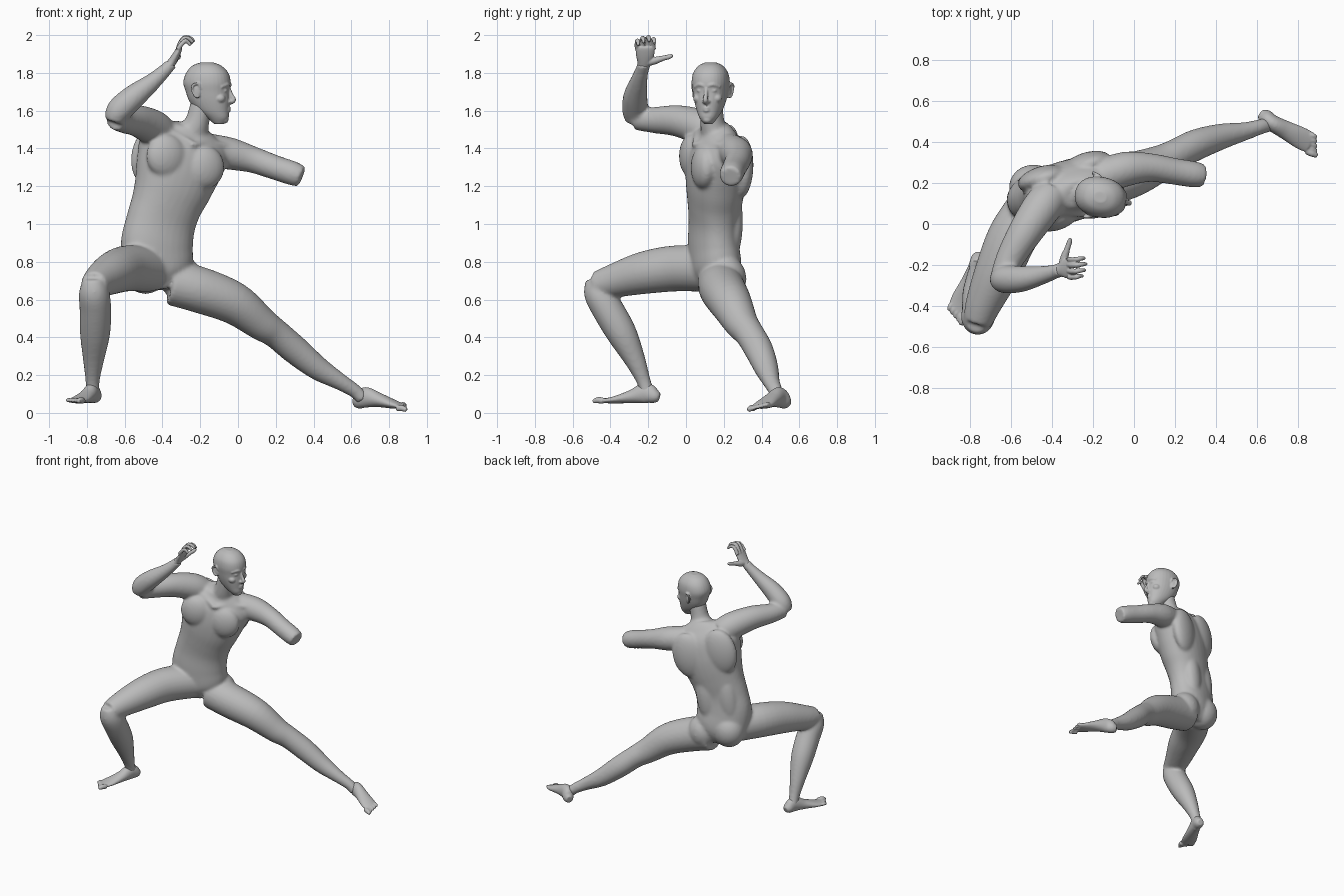
import bpy, bmesh, math
from mathutils import Vector, Matrix

cube = bpy.data.objects.get("Cube")
if cube:
    bpy.data.objects.remove(cube, do_unlink=True)

grey = bpy.data.materials.new("plain_grey")
grey.use_nodes = True
grey.diffuse_color = (0.5, 0.5, 0.5, 1)
grey.node_tree.nodes["Principled BSDF"].inputs["Base Color"].default_value = (0.5, 0.5, 0.5, 1)


def spline(rows, steps=5):
    """Catmull-Rom interpolation through rows of numbers."""
    out = []
    for i in range(len(rows) - 1):
        p = [rows[max(0, min(len(rows) - 1, i + k))] for k in (-1, 0, 1, 2)]
        for s in range(steps):
            t = s / steps
            out.append([0.5 * (2 * b + (c - a) * t + (2 * a - 5 * b + 4 * c - d) * t * t
                               + (3 * b - a - 3 * c + d) * t ** 3) for a, b, c, d in zip(*p)])
    return out + [list(rows[-1])]


def tube(bm, rows, ref=(0, 0, 1), axis=None, power=1.0, sides=24):
    """Closed loft through rows of (x, y, z, half_width[, half_depth]); depth lies along ref."""
    rows = spline([r if len(r) == 5 else (*r, r[3]) for r in rows])
    pts = [Vector(r[:3]) for r in rows]
    rings = []
    for i, r in enumerate(rows):
        t = Vector(axis) if axis else (pts[min(i + 1, len(pts) - 1)] - pts[max(i - 1, 0)]).normalized()
        v = Vector(ref)
        v = (v - t * v.dot(t)).normalized()
        u = v.cross(t)
        ring = []
        for k in range(sides):
            a = 2 * math.pi * k / sides
            c, s = [math.copysign(abs(f) ** power, f) for f in (math.cos(a), math.sin(a))]
            ring.append(bm.verts.new(pts[i] + u * c * r[3] + v * s * r[4]))
        rings.append(ring)
    for p, q in zip(rings, rings[1:]):
        for k in range(sides):
            bm.faces.new((p[k], p[(k + 1) % sides], q[(k + 1) % sides], q[k]))
    bm.faces.new(rings[0][::-1])
    bm.faces.new(rings[-1])


def blob(bm, centre, radii, yaw=0.0, pitch=0.0):
    m = (Matrix.Translation(centre) @ Matrix.Rotation(yaw, 4, 'Z')
         @ Matrix.Rotation(pitch, 4, 'Y') @ Matrix.Diagonal((*radii, 1)))
    bmesh.ops.create_uvsphere(bm, u_segments=24, v_segments=16, radius=1, matrix=m)


def finish(bm, name, voxel, smooth):
    """Fuse the overlapping volumes into one smooth skin."""
    bmesh.ops.recalc_face_normals(bm, faces=bm.faces[:])
    for f in bm.faces:
        f.smooth = True
    me = bpy.data.meshes.new(name)
    bm.to_mesh(me)
    bm.free()
    me.materials.append(grey)
    ob = bpy.data.objects.new(name, me)
    bpy.context.collection.objects.link(ob)
    r = ob.modifiers.new("fuse", 'REMESH')
    r.mode, r.voxel_size, r.use_smooth_shade = 'VOXEL', voxel, True
    s = ob.modifiers.new("soften", 'SMOOTH')
    s.factor, s.iterations = 0.5, smooth
    return ob


# ---- body: torso, neck, arms and legs
body = bmesh.new()
YAW = 0.3
side = Vector((math.cos(YAW), math.sin(YAW), 0))
front = Vector((math.sin(YAW), -math.cos(YAW), 0))

tube(body, [(-.40, .16, .655, .07, .08), (-.415, .16, .75, .175, .125), (-.43, .145, .88, .195, .125),
            (-.41, .145, 1.0, .188, .122), (-.38, .15, 1.1, .19, .135), (-.345, .155, 1.2, .21, .148),
            (-.315, .16, 1.3, .232, .15), (-.285, .165, 1.4, .245, .135),
            (-.265, .16, 1.47, .19, .10), (-.25, .15, 1.52, .09, .07)], ref=front, power=.92, sides=32)
# chest and shoulder-blade muscles either side of the midline
mid = Vector((-.31, .16, 1.33))
for k in (-1, 1):
    blob(body, mid + side * .105 * k + front * .105 - Vector((0, 0, .03 * k)), (.11, .06, .115), YAW)
    blob(body, mid + side * .115 * k - front * .10 - Vector((0, 0, .03 * k)), (.12, .06, .17), YAW, .2)
    blob(body, Vector((-.40, .15, .99)) + side * .075 * k - front * .075, (.075, .055, .2), YAW, .15)
# buttocks
blob(body, (-.30, .215, .71), (.11, .105, .12))
blob(body, (-.49, .18, .755), (.12, .11, .125))
# neck with sloping shoulders
tube(body, [(-.27, .17, 1.41, .15, .09), (-.245, .155, 1.475, .105, .078), (-.218, .14, 1.535, .066, .064),
            (-.19, .135, 1.64, .06, .06)], ref=front)
# collarbones
for end in ((-.43, .06, 1.51), (-.06, .2, 1.41)):
    tube(body, [(-.235, .045, 1.42, .016), ((end[0] - .24) / 2, end[1] / 2 + .03, end[2] / 2 + .72, .018), (*end, .02)])

# raised right arm
tube(body, [(-.40, .14, 1.47, .09), (-.45, .08, 1.51, .095), (-.53, -.04, 1.545, .084),
            (-.60, -.16, 1.55, .07), (-.645, -.265, 1.555, .058)])
tube(body, [(-.655, -.27, 1.54, .05), (-.63, -.27, 1.60, .068), (-.55, -.268, 1.675, .064),
            (-.45, -.25, 1.755, .046), (-.375, -.23, 1.825, .034), (-.355, -.225, 1.85, .034)], ref=(0, 1, 0))
# left arm, cut off below the elbow
tube(body, [(-.16, .23, 1.395, .085), (-.04, .268, 1.372, .085), (.08, .275, 1.34, .07),
            (.2, .256, 1.298, .065), (.29, .242, 1.268, .064), (.337, .235, 1.25, .056)])

# bent right leg
tube(body, [(-.47, .12, .76, .12), (-.585, -.05, .765, .122), (-.66, -.22, .742, .113),
            (-.73, -.38, .70, .09), (-.762, -.475, .675, .072)])
tube(body, [(-.765, -.475, .71, .055), (-.762, -.462, .64, .08), (-.755, -.415, .55, .084),
            (-.757, -.34, .42, .08), (-.765, -.27, .28, .056), (-.77, -.225, .17, .038),
            (-.77, -.2, .09, .038)], ref=(0, 1, 0))
# stretched left leg
tube(body, [(-.35, .18, .69, .12), (-.2, .195, .65, .122), (-.02, .237, .58, .112), (.12, .293, .475, .09),
            (.2, .335, .42, .078), (.3, .385, .335, .076), (.42, .425, .238, .064), (.54, .452, .165, .045),
            (.62, .475, .115, .037), (.66, .485, .075, .036)])
finish(body, "body", .01, 8)

# ---- head, shaped facing +x and then turned
head = bmesh.new()
tube(head, [(.062, 0, 1.53, .024, .028), (.055, 0, 1.56, .046, .056), (.028, 0, 1.60, .066, .086),
            (.01, 0, 1.65, .082, .108), (0, 0, 1.70, .092, .117), (-.004, 0, 1.75, .099, .126),
            (-.003, 0, 1.80, .091, .112), (-.005, 0, 1.838, .063, .077), (-.005, 0, 1.856, .026, .03)],
     ref=(1, 0, 0), axis=(0, 0, 1), power=.92, sides=32)
tube(head, [(.11, 0, 1.73, .009), (.126, 0, 1.685, .011), (.139, 0, 1.656, .014), (.115, 0, 1.643, .014)],
     ref=(0, 1, 0), sides=12)
blob(head, (.088, 0, 1.552), (.024, .026, .02))
for z in (1.600, 1.614):
    tube(head, [(.098, -.028, 1.607, .004), (.115, 0, z, .009), (.098, .028, 1.607, .004)], sides=12)
for k in (-1, 1):
    blob(head, (.118, .014 * k, 1.648), (.012, .009, .009))
    tube(head, [(.085, .068 * k, 1.725, .008), (.11, .036 * k, 1.738, .011), (.115, .008 * k, 1.73, .009)], sides=12)
    blob(head, (.099, .037 * k, 1.706), (.015, .017, .009))
    blob(head, (.075, .052 * k, 1.665), (.03, .026, .025))
    # ear with a raised rim
    blob(head, (-.04, .094 * k, 1.705), (.022, .008, .034), -.25 * k, -.2)
    tube(head, [(-.02, .094 * k, 1.715, .005), (-.03, .103 * k, 1.742, .006), (-.058, .11 * k, 1.735, .007),
                (-.062, .108 * k, 1.705, .006), (-.045, .1 * k, 1.675, .007), (-.03, .092 * k, 1.672, .006)],
         ref=(0, 1, 0), sides=10)
head.transform(Matrix.Translation((-.16, .13, 0)) @ Matrix.Rotation(-.2, 4, 'Z'))
finish(head, "head", .005, 3)

# ---- right hand with curled fingers
hand = bmesh.new()
tube(hand, [(-.385, -.232, 1.815, .03, .033), (-.355, -.222, 1.85, .024, .036), (-.33, -.217, 1.89, .02, .048),
            (-.312, -.217, 1.925, .016, .05), (-.306, -.217, 1.94, .012, .046)], ref=(0, 1, 0))
for y, lift, tip in ((-.258, -.014, -.012), (-.23, 0, 0), (-.2, .004, .006), (-.172, -.006, -.002)):
    tube(hand, [(-.318, y, 1.925, .013), (-.302, y - .002, 1.962 + lift, .0125), (-.28, y, 1.984 + lift, .012),
                (-.255 + tip, y + .004, 1.978 + lift, .011), (-.238 + tip, y + .005, 1.96 + lift, .008)],
         ref=(0, 1, 0), sides=12)
tube(hand, [(-.35, -.205, 1.855, .02), (-.34, -.165, 1.865, .02), (-.325, -.12, 1.878, .014),
            (-.315, -.09, 1.885, .013), (-.31, -.07, 1.894, .008)], sides=12)
finish(hand, "right_hand", .004, 3)


# ---- feet
def foot(name, rows, toe_root, along, big_toe_dir):
    bm = bmesh.new()
    tube(bm, rows)
    along, across, root = Vector(along), Vector(big_toe_dir), Vector(toe_root)
    for i in range(5):
        r = .017 if i == 4 else .0115
        length = .036 + .006 * i
        p = root + across * (.021 * (i - 2)) + along * (.004 * i - .01)
        tip = p + along * length
        bend = (p + tip) / 2 + Vector((0, 0, .005))
        tube(bm, [(*p, r), (*bend, r), (*tip, r * .7)], sides=12)
    finish(bm, name, .0055, 3)


foot("right_foot",
     [(-.752, -.142, .08, .022, .022), (-.757, -.165, .088, .036, .038), (-.772, -.215, .105, .038, .055),
      (-.80, -.285, .087, .044, .036), (-.838, -.37, .07, .054, .02), (-.86, -.425, .064, .05, .013)],
     (-.857, -.415, .064), (-.40, -.90, -.05), (.90, -.40, 0))
foot("left_foot",
     [(.618, .54, .055, .022, .025), (.64, .522, .062, .038, .042), (.675, .492, .082, .04, .055),
      (.745, .455, .068, .046, .038), (.815, .418, .048, .054, .025), (.86, .395, .036, .051, .015)],
     (.852, .397, .034), (.87, -.42, -.15), (-.40, -.88, -.2))
